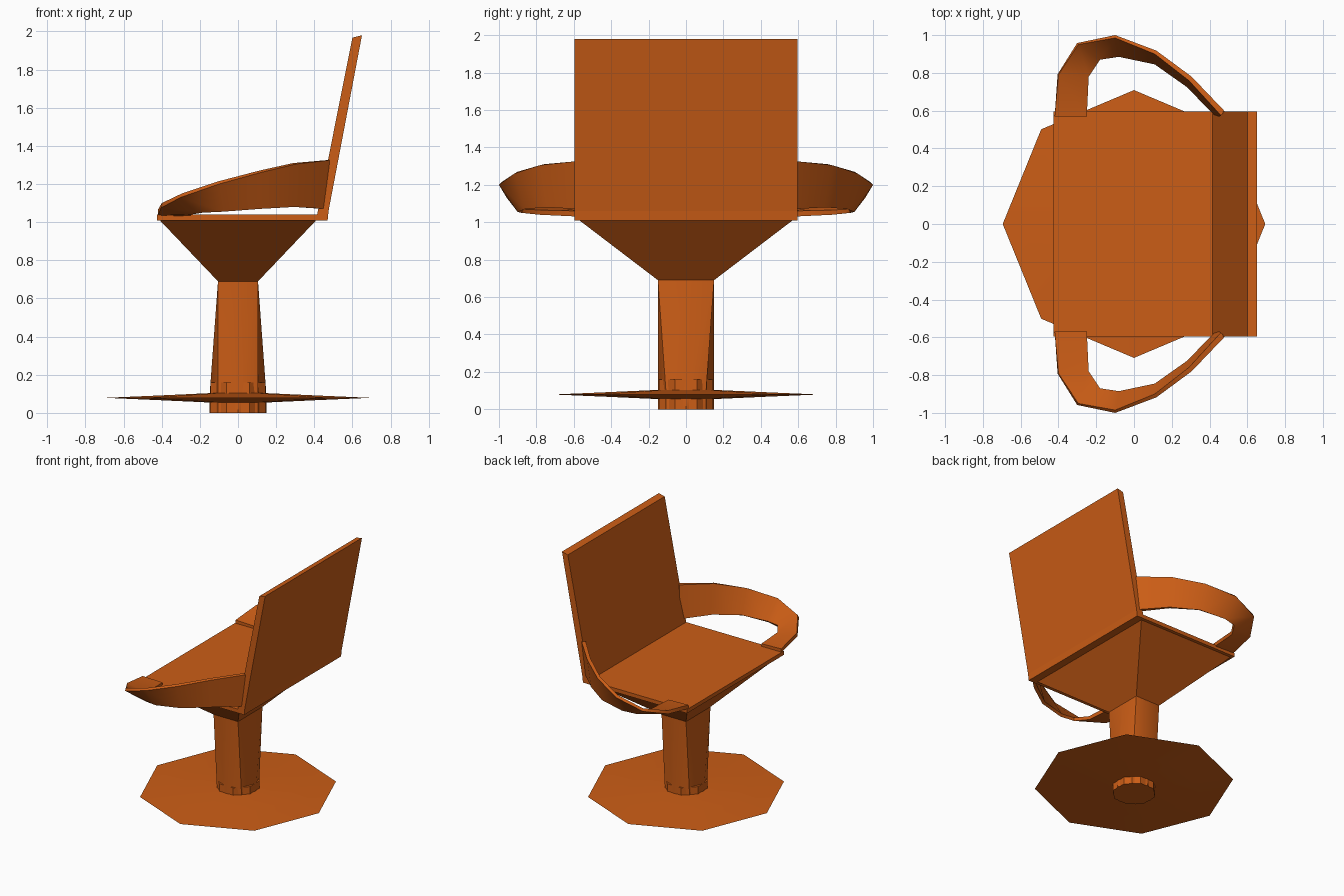
import bpy
from math import cos, sin, pi
from mathutils import Vector

if "Cube" in bpy.data.objects:
    bpy.data.objects.remove(bpy.data.objects["Cube"])

mat = bpy.data.materials.new("orange_plastic")
mat.diffuse_color = (0.6, 0.11, 0.008, 1)
mat.use_nodes = True
mat.node_tree.nodes["Principled BSDF"].inputs["Base Color"].default_value = mat.diffuse_color


def loft(name, rings, smooth=None):
    """Skin a list of equal-length closed rings and cap both ends."""
    n = len(rings[0])
    verts = [tuple(p) for r in rings for p in r]
    faces = [(k * n + i, k * n + (i + 1) % n, (k + 1) * n + (i + 1) % n, (k + 1) * n + i)
             for k in range(len(rings) - 1) for i in range(n)]
    last = (len(rings) - 1) * n
    faces += [tuple(range(n))[::-1], tuple(range(last, last + n))]
    me = bpy.data.meshes.new(name)
    me.from_pydata(verts, [], faces)
    me.materials.append(mat)
    ob = bpy.data.objects.new(name, me)
    bpy.context.collection.objects.link(ob)
    bpy.ops.object.select_all(action='DESELECT')
    ob.select_set(True)
    bpy.context.view_layer.objects.active = ob
    bpy.ops.object.mode_set(mode='EDIT')
    bpy.ops.mesh.select_all(action='SELECT')
    bpy.ops.mesh.normals_make_consistent(inside=False)
    bpy.ops.object.mode_set(mode='OBJECT')
    if smooth:
        bpy.ops.object.shade_smooth_by_angle(angle=smooth)
    return ob


def octagon(r, z, turn=0.0, sy=1.0):
    return [(r * cos(turn + i * pi / 4), sy * r * sin(turn + i * pi / 4), z) for i in range(8)]


def box_ring(x, y, z):
    """Rectangle with eight points, matching the octagon point order."""
    return [(x, 0, z), (x, y, z), (0, y, z), (-x, y, z),
            (-x, 0, z), (-x, -y, z), (0, -y, z), (x, -y, z)]


def slab(name, profile, half):
    """Extrude an xz profile across y."""
    return loft(name, [[(x, y, z) for x, z in profile] for y in (-half, half)])


# Foot disc: thin eight-sided lens
loft("foot_disc", [octagon(0.16, 0.055, 0, 1.02), octagon(0.42, 0.067, 0, 1.02),
                   octagon(0.695, 0.079, 0, 1.02), octagon(0.42, 0.091, 0, 1.02),
                   octagon(0.16, 0.103, 0, 1.02)], 0.6)

# Collar around the bottom of the column
loft("foot_collar", [octagon(0.155, 0, pi / 8), octagon(0.155, 0.16, pi / 8)])

# Column: octagon turning into a rectangle
loft("column", [octagon(0.15, 0.0), octagon(0.15, 0.08), box_ring(0.105, 0.15, 0.69)], 0.5)

# Flared support below the seat
loft("seat_support", [box_ring(0.105, 0.15, 0.69), box_ring(0.41, 0.57, 1.01)])

# Seat and backrest
slab("seat", [(-0.425, 1.01), (0.47, 1.01), (0.47, 1.04), (-0.425, 1.04)], 0.595)
slab("backrest", [(0.42, 1.01), (0.47, 1.01), (0.475, 1.06), (0.65, 1.98),
                  (0.60, 1.968), (0.415, 1.04)], 0.595)

# Arms: band lying flat at the front and twisting upright toward the back
upper = [(-.42, .57, 1.065), (-.40, .79, 1.10), (-.295, .95, 1.15), (-.10, .985, 1.215),
         (.11, .90, 1.27), (.29, .76, 1.31), (.46, .575, 1.325)]
lower = [(-.25, .57, 1.06), (-.24, .78, 1.065), (-.18, .87, 1.07), (-.08, .885, 1.07),
         (.11, .845, 1.08), (.28, .725, 1.085), (.44, .56, 1.07)]
outs = [(-1, 0), (-.9, .4), (-.6, .8), (0, 1), (.4, .9), (.6, .8), (.7, .7)]
for side, label in ((1, "rear_side_arm"), (-1, "front_side_arm")):
    rings = []
    for k in range(7):
        t = k / 6
        p, q = Vector(upper[k]), Vector(lower[k])
        off = 0.03 * Vector((outs[k][0] * t, outs[k][1] * t, t - 1))
        rings.append([Vector((v.x, v.y * side, v.z)) for v in (p, p + off, q + off, q)])
    loft(label, rings, 0.7)
